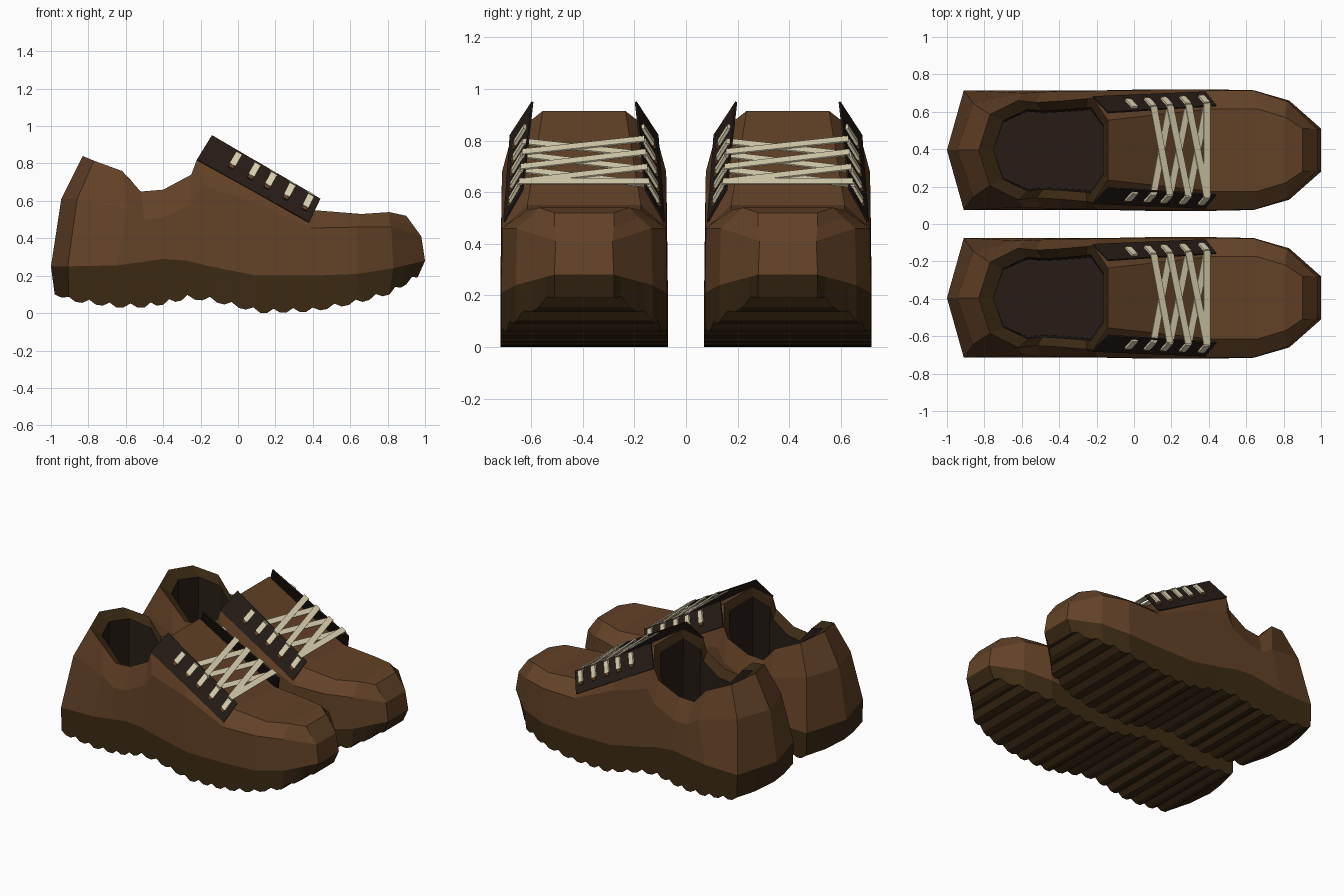
import bpy, bmesh
from mathutils import Vector

if "Cube" in bpy.data.objects:
    bpy.data.objects.remove(bpy.data.objects["Cube"])


def material(name, rgb):
    m = bpy.data.materials.new(name)
    m.diffuse_color = (*rgb, 1)
    m.use_nodes = True
    m.node_tree.nodes["Principled BSDF"].inputs["Base Color"].default_value = m.diffuse_color
    return m


LEATHER = material("brown_leather", (.125, .054, .02))
RUBBER = material("dark_rubber", (.045, .023, .007))
DARK = material("dark_lining", (.02, .012, .008))
LACE = material("cream_lace", (.74, .67, .46))

# Half-shoe guide lines from heel to toe, each point is (x, half width, z)
sole_low = [(-.98, 0, .10), (-.905, .32, .065), (-.65, .32, .03), (-.5, .32, .03),
            (-.4, .32, .045), (-.27, .32, .075), (-.15, .32, .065), (.12, .325, 0),
            (.4, .325, .008), (.63, .32, .05), (.81, .265, .10), (.96, .115, .19)]
sole_top = [(-1, 0, .25), (-.91, .32, .25), (-.65, .32, .255), (-.5, .32, .275),
            (-.4, .32, .29), (-.27, .32, .28), (-.15, .32, .25), (.1, .325, .20),
            (.4, .325, .20), (.64, .32, .21), (.83, .265, .24), (1, .115, .28)]
middle = [(-.945, 0, .61), (-.86, .25, .61), (-.59, .305, .56), (-.5, .31, .50),
          (-.4, .315, .51), (-.25, .315, .58), (-.19, .318, .68), (.09, .32, .59),
          (.39, .32, .455), (.64, .318, .46), (.82, .26, .46), (.98, .11, .41)]
rim = [(-.83, 0, .84), (-.77, .19, .815), (-.62, .265, .76), (-.52, .255, .65),
       (-.4, .262, .66), (-.25, .275, .74), (-.22, .28, .82), (.08, .30, .65),
       (.39, .305, .475), (.65, .27, .495), (.81, .215, .50), (.94, .115, .465)]
tongue = [(-.14, .16, .915), (.13, .19, .73), (.41, .22, .55),
          (.66, .22, .53), (.81, .175, .54), (.9, .115, .52)]


def centre(p):
    return (p[0], 0, p[2])


def strip_grid(rows):
    """Quads between consecutive equally long rows of points."""
    quads = []
    for a, b in zip(rows, rows[1:]):
        for i in range(len(a) - 1):
            quads.append((a[i], a[i + 1], b[i + 1], b[i]))
    return quads


def part(name, faces, mat, side, mirror=True, thick=0):
    bm = bmesh.new()
    for f in faces:
        bm.faces.new([bm.verts.new(p) for p in f])
    bmesh.ops.remove_doubles(bm, verts=bm.verts, dist=1e-4)
    bmesh.ops.recalc_face_normals(bm, faces=bm.faces)
    me = bpy.data.meshes.new(name)
    bm.to_mesh(me)
    bm.free()
    me.materials.append(mat)
    ob = bpy.data.objects.new(name, me)
    ob.location.y = side * .395
    bpy.context.collection.objects.link(ob)
    if mirror:
        mod = ob.modifiers.new("mirror", 'MIRROR')
        mod.use_axis = (False, True, False)
    if thick:
        mod = ob.modifiers.new("thickness", 'SOLIDIFY')
        mod.thickness = thick
        mod.offset = 0
    return ob


# Upper: side walls, then throat, tongue and toe cap
def closed(row):
    return row + [centre(row[-1])]


upper = strip_grid([closed(sole_top), closed(middle), closed(rim)])
upper += strip_grid([closed(rim[6:]), closed(tongue), [centre(p) for p in closed(tongue)]])

# Sole: resampled guide lines with ridged tread
low, top = [], []
k = 0
for i in range(len(sole_low) - 1):
    a, b = Vector(sole_low[i]), Vector(sole_low[i + 1])
    c, d = Vector(sole_top[i]), Vector(sole_top[i + 1])
    n = max(1, round((d.x - c.x) / .037))
    for j in range(n):
        p = a.lerp(b, j / n)
        p.z += .022 if k % 3 == 2 else 0
        low.append(tuple(p))
        top.append(tuple(c.lerp(d, j / n)))
        k += 1
low, top = closed(low + [sole_low[-1]]), closed(top + [sole_top[-1]])
sole = strip_grid([top, low, [centre(p) for p in low]])

# Collar band around the opening and the lining below it
opening = rim[:7] + [tongue[0], centre(tongue[0])]
inner = [(-.3 + (x + .3) * .85, y * .82, z - .05) for x, y, z in opening]
floor = [(x, y * .95, .32) for x, y, z in inner]
collar = strip_grid([opening, inner])
lining = strip_grid([inner, floor, [centre(p) for p in floor]])

# Lace flaps: one slanted parallelogram per side
B0, B1 = Vector((-.22, .285, .82)), Vector((.38, .31, .485))
A0, A1 = Vector((-.14, .2, .95)), Vector((.44, .238, .61))
OUT = (B1 - B0).cross(A0 - B0).normalized()
if OUT.y < 0:
    OUT = -OUT


def on_flap(s, v, off=0):
    return B0.lerp(B1, s).lerp(A0.lerp(A1, s), v) + OUT * off


def patch(s, v0, v1, w, off):
    return [on_flap(s - w, v0, off), on_flap(s + w, v0, off),
            on_flap(s + w, v1, off), on_flap(s - w, v1, off)]


flap = [[B0, B1, A1, A0]]
HOLES = [.26, .43, .58, .75, .92]
tabs = [patch(s, .42, .9, .027, .012) for s in HOLES]
eyelets = [patch(s, .3, .43, .022, .01) for s in HOLES]


# Ribbon from hole s on one side to hole t on the other
def ribbon(s, t, side, lift):
    up = Vector((0, 0, lift))
    a, b = patch(s, .82, .9, .03, .012), patch(t, .82, .9, .03, .012)
    ends = [a[3], a[2], b[2], b[3]]
    sign = [side, side, -side, -side]
    return [Vector((p.x, p.y * g, p.z)) + up for p, g in zip(ends, sign)]


laces = [ribbon(HOLES[-1], HOLES[-1], 1, .012)]
for i in range(1, 4):
    laces.append(ribbon(HOLES[i], HOLES[i + 1], 1, .01))
    laces.append(ribbon(HOLES[i], HOLES[i + 1], -1, 0))

for side, label in ((-1, "right"), (1, "left")):
    part(label + "_upper", upper, LEATHER, side)
    part(label + "_sole", sole, RUBBER, side)
    part(label + "_collar", collar, RUBBER, side)
    part(label + "_lining", lining, DARK, side)
    part(label + "_lace_flaps", flap, DARK, side, thick=.008)
    part(label + "_lace_tabs", tabs, LACE, side, thick=.012)
    part(label + "_eyelets", eyelets, LEATHER, side, thick=.012)
    for n, f in enumerate(laces):
        part(f"{label}_lace_{n + 1}", [f], LACE, side, mirror=False, thick=.006)
